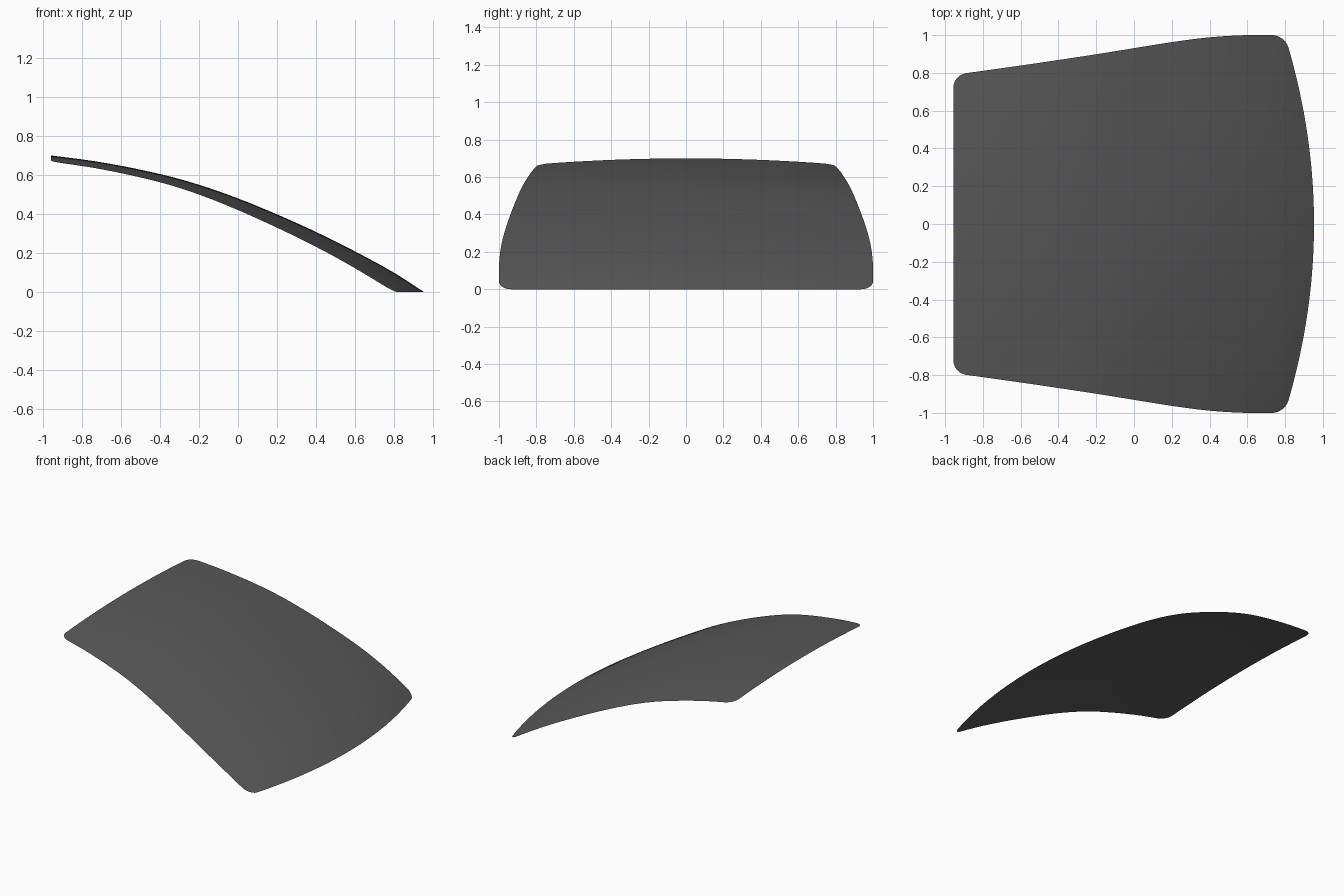
import bpy, bmesh, math

if "Cube" in bpy.data.objects:
    bpy.data.objects.remove(bpy.data.objects["Cube"])


def curve(points, x):
    """Smooth Hermite interpolation through (x, value) points."""
    n = len(points)
    x = min(max(x, points[0][0]), points[-1][0])
    i = next(k for k in range(n - 1) if x <= points[k + 1][0])

    def slope(k):
        a, b = points[max(k - 1, 0)], points[min(k + 1, n - 1)]
        return (b[1] - a[1]) / (b[0] - a[0])

    (xa, a), (xb, b) = points[i], points[i + 1]
    h = xb - xa
    t = (x - xa) / h
    return ((2*t**3 - 3*t*t + 1) * a + (t**3 - 2*t*t + t) * h * slope(i)
            + (3*t*t - 2*t**3) * b + (t**3 - t*t) * h * slope(i + 1))


# Centre line height, crosswise crown and half width along the length
CENTRE = [(-0.958, 0.70), (-0.7, 0.665), (-0.4, 0.605), (-0.2, 0.55), (0, 0.48),
          (0.2, 0.398), (0.4, 0.308), (0.6, 0.208), (0.8, 0.099), (0.953, 0.0)]
CROWN = [(-0.958, 0.05), (-0.4, 0.056), (0, 0.069), (0.4, 0.078), (0.6, 0.086), (0.953, 0.112)]
WIDTH = [(-0.958, 0.789), (-0.6, 0.84), (-0.2, 0.90), (0, 0.932),
         (0.2, 0.963), (0.4, 0.988), (0.6, 1.0), (0.81, 1.0)]
BACK, EDGE_LENGTH, RADIUS = -0.956, 1.762, 0.065


def half_width(s):
    """Half width at length fraction s, with rounded corners at both ends."""
    d = min(s, 1 - s) * EDGE_LENGTH
    w = curve(WIDTH, BACK + s * EDGE_LENGTH)
    if d < RADIUS:
        w -= RADIUS - math.sqrt(max(RADIUS**2 - (RADIUS - d)**2, 0))
    return w


# Length stations: dense in the corners, even between
r = RADIUS / EDGE_LENGTH
corner = [r * (1 - math.cos(math.pi / 2 * k / 6)) for k in range(6)]
stations = corner + [r + (1 - 2*r) * k / 24 for k in range(25)] + [1 - c for c in reversed(corner)]
COLS = 32

# Windscreen: one thin curved sheet
bm = bmesh.new()
rows = []
for s in stations:
    row = []
    for j in range(COLS + 1):
        y = (2 * j / COLS - 1) * half_width(s)
        front = 0.953 - 0.155 * y * y
        x = BACK + s * (front - BACK)
        z = max(curve(CENTRE, x) - curve(CROWN, x) * y * y, 0)
        row.append(bm.verts.new((x, y, z)))
    rows.append(row)
for a, b in zip(rows, rows[1:]):
    for j in range(COLS):
        bm.faces.new((a[j], b[j], b[j + 1], a[j + 1]))
mesh = bpy.data.meshes.new("windscreen")
bm.to_mesh(mesh)
bm.free()
mesh.shade_smooth()
windscreen = bpy.data.objects.new("windscreen", mesh)
bpy.context.collection.objects.link(windscreen)

# Dark tinted glass
glass = bpy.data.materials.new("tinted_glass")
glass.diffuse_color = (0.1, 0.1, 0.1, 0.9)
glass.use_nodes = True
glass.node_tree.nodes["Principled BSDF"].inputs["Base Color"].default_value = glass.diffuse_color
mesh.materials.append(glass)
